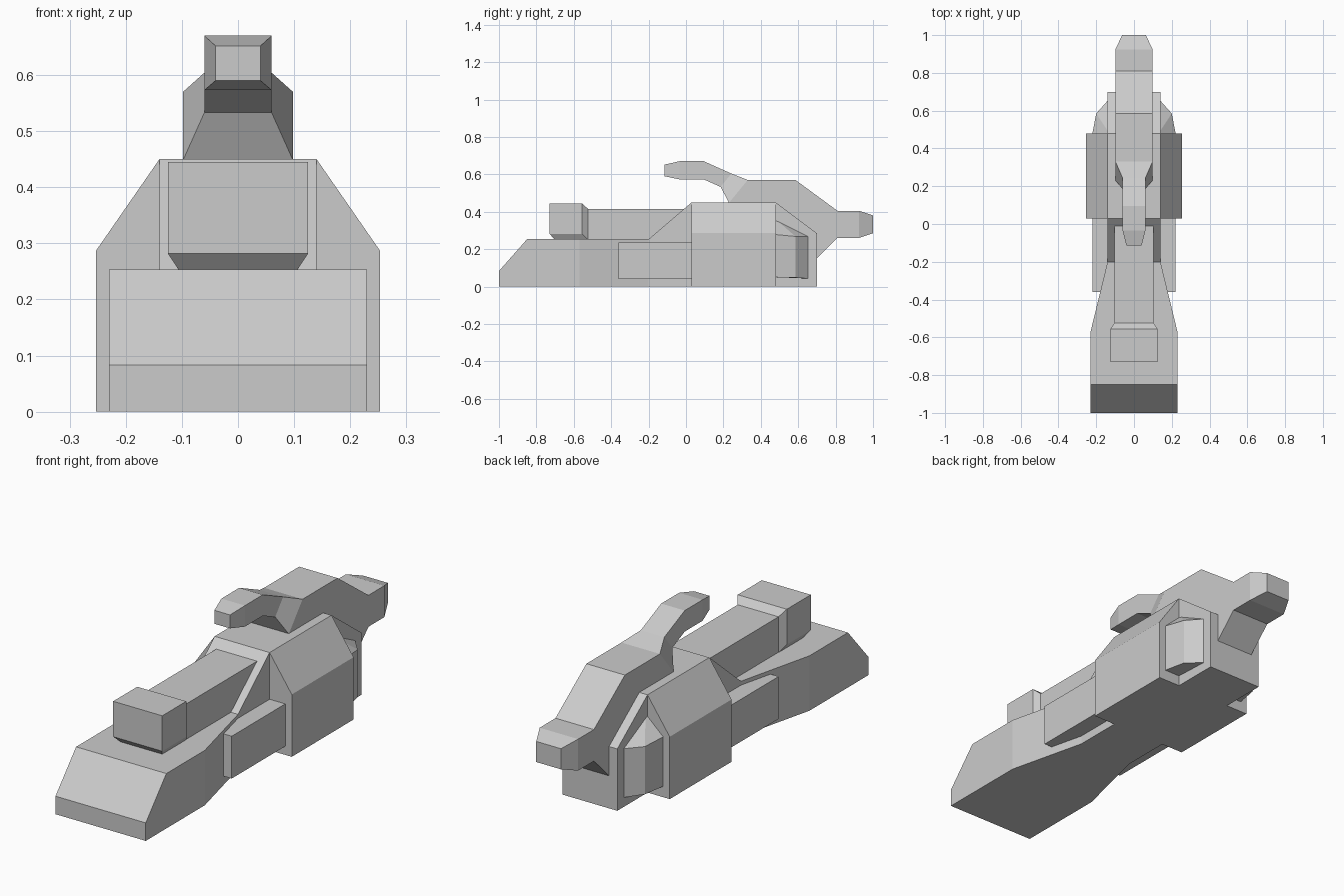
import bpy, bmesh

if "Cube" in bpy.data.objects:
    bpy.data.objects.remove(bpy.data.objects["Cube"])


def finish(name, bm, mirror=False):
    bmesh.ops.recalc_face_normals(bm, faces=bm.faces)
    mesh = bpy.data.meshes.new(name)
    bm.to_mesh(mesh)
    bm.free()
    obj = bpy.data.objects.new(name, mesh)
    bpy.context.collection.objects.link(obj)
    if mirror:
        obj.modifiers.new("mirror", 'MIRROR')
    return obj


def loft(name, sections):
    """Skin 4-sided sections: (half width, top y, top z, bottom y, bottom z)."""
    bm = bmesh.new()
    rings = [[bm.verts.new(p) for p in
              ((-w, yt, zt), (w, yt, zt), (w, yb, zb), (-w, yb, zb))]
             for w, yt, zt, yb, zb in sections]
    for a, b in zip(rings, rings[1:]):
        for i in range(4):
            j = (i + 1) % 4
            bm.faces.new((a[i], a[j], b[j], b[i]))
    bm.faces.new(rings[0])
    bm.faces.new(rings[-1])
    return finish(name, bm)


def prism(name, profile, y0, y1, mirror=True):
    """Extrude an (x, z) profile from y0 to y1."""
    bm = bmesh.new()
    face = bm.faces.new([bm.verts.new((x, y0, z)) for x, z in profile])
    ext = bmesh.ops.extrude_face_region(bm, geom=[face], use_keep_orig=True)
    verts = [v for v in ext["geom"] if isinstance(v, bmesh.types.BMVert)]
    bmesh.ops.translate(bm, verts=verts, vec=(0, y1 - y0, 0))
    return finish(name, bm, mirror)


def hull(name, points, mirror=False):
    bm = bmesh.new()
    for p in points:
        bm.verts.new(p)
    res = bmesh.ops.convex_hull(bm, input=bm.verts)
    bmesh.ops.dissolve_limit(bm, angle_limit=0.01, verts=bm.verts, edges=bm.edges)
    return finish(name, bm, mirror)


# Main hull: wide sloped nose, tapered waist, raised rear block
loft("main_hull", [(w, y, z, y, 0) for w, y, z in (
    (.23, -1, .083), (.23, -.85, .253), (.23, -.57, .253), (.14, -.2, .253),
    (.14, .03, .45), (.14, .48, .45), (.14, .7, .285))])

# Side pods with sloped shoulders
prism("side_pod", [(.13, 0), (.253, 0), (.253, .287), (.14, .45), (.13, .45)], .03, .48)

# Flat boxes in front of the pods
prism("side_box", [(.12, .04), (.22, .04), (.22, .235), (.12, .235)], -.36, .04)

# Tapered blocks behind the pods
hull("rear_block", [
    (.22, .48, .05), (.22, .48, .278), (.2, .585, .048), (.2, .585, .268),
    (.14, .652, .043), (.14, .652, .268), (.13, .48, .05), (.13, .48, .36)], True)

# Upper barrel and its enlarged muzzle
prism("barrel", [(-.104, .24), (.104, .24), (.104, .416), (-.104, .416)], -.54, .06, False)
hull("muzzle", [(s * x, y, z) for s in (-1, 1) for x, y, z in (
    (.125, -.73, .445), (.125, -.73, .282), (.125, -.555, .445), (.125, -.555, .282),
    (.104, -.70, .25), (.104, -.525, .25), (.104, -.525, .416))])

# Top spine: forward hook, neck, broad back and tail
loft("top_spine", [
    (.04, -.115, .652, -.115, .59), (.06, -.035, .67, -.035, .573),
    (.06, .095, .67, .095, .573), (.06, .243, .604, .185, .533),
    (.098, .33, .57, .23, .448), (.098, .585, .57, .69, .14),
    (.098, .81, .405, .81, .26), (.098, .925, .405, .925, .26),
    (.063, 1, .38, 1, .285)])
